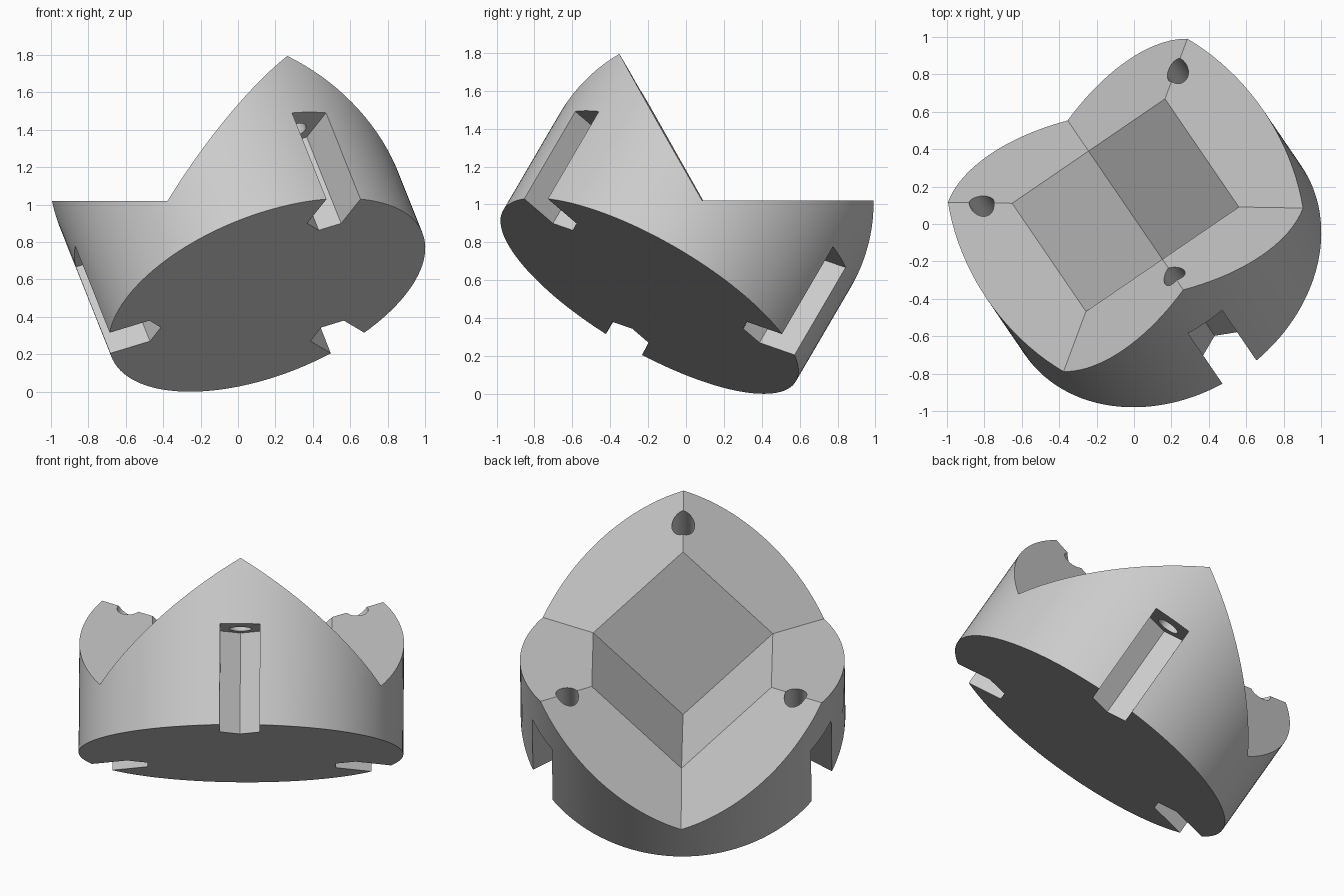
import bpy, bmesh, math
from mathutils import Matrix, Vector

cube = bpy.data.objects.get("Cube")
if cube:
    bpy.data.objects.remove(cube, do_unlink=True)

R, S = 0.895, 0.70          # body radius, pocket cube side
FLOOR = 0.01                # skin under the pocket corner
SEG = 20                    # wall segments per sixth of a turn
SLOT_R, SLOT_TOP = 0.727, 0.565

grey = bpy.data.materials.new("light grey")
grey.use_nodes = True
colour = (0.6, 0.6, 0.6, 1)
grey.diffuse_color = colour
grey.node_tree.nodes["Principled BSDF"].inputs["Base Color"].default_value = colour


def polar(r, deg, h):
    a = math.radians(deg)
    return Vector((r * math.cos(a), r * math.sin(a), h))


def rim_height(r, deg):
    # rim lies on three planes, folded every 60 degrees
    fold = deg % 120
    fold = min(fold, 120 - fold)
    slope = math.cos(math.radians(fold + 60))
    return FLOOR + math.sqrt(3) / 2 * (S - r * math.sqrt(2 / 3) * slope)


def make_object(name, bm):
    bmesh.ops.recalc_face_normals(bm, faces=bm.faces)
    mesh = bpy.data.meshes.new(name)
    bm.to_mesh(mesh)
    bm.free()
    mesh.materials.append(grey)
    obj = bpy.data.objects.new(name, mesh)
    bpy.context.collection.objects.link(obj)
    return obj


def prism(name, outline, low, high):
    bm = bmesh.new()
    base = [bm.verts.new((x, y, low)) for x, y in outline]
    top = [bm.verts.new((x, y, high)) for x, y in outline]
    bm.faces.new(base)
    bm.faces.new(top)
    for i in range(len(base)):
        j = (i + 1) % len(base)
        bm.faces.new((base[i], base[j], top[j], top[i]))
    return make_object(name, bm)


# Round body with zigzag rim and cube-corner pocket
bm = bmesh.new()
count = 6 * SEG
angles = [i * 60 / SEG for i in range(count)]
bottom = [bm.verts.new(polar(R, a, 0)) for a in angles]
top = [bm.verts.new(polar(R, a, rim_height(R, a))) for a in angles]
hex_r = S * math.sqrt(2 / 3)
inner = [bm.verts.new(polar(hex_r, a, rim_height(hex_r, a))) for a in range(0, 360, 60)]
corner = bm.verts.new((0, 0, FLOOR))
bm.faces.new(bottom)
for i in range(count):
    j = (i + 1) % count
    bm.faces.new((bottom[i], bottom[j], top[j], top[i]))
for k in range(6):
    arc = [top[(k * SEG + i) % count] for i in range(SEG + 1)]
    bm.faces.new([inner[(k + 1) % 6], inner[k]] + arc)
for k in (0, 2, 4):
    bm.faces.new((corner, inner[k], inner[k + 1], inner[(k + 2) % 6]))
body = make_object("corner_protector", bm)

# Nut slots and bolt holes under the three rim peaks
half = 0.11
side = half / math.sqrt(3)
slot = [(SLOT_R - 2 * side, 0), (SLOT_R - side, -half), (1.1, -half),
        (1.1, half), (SLOT_R - side, half)]
hole = [polar(0.063, i * 15, 0).xy + Vector((SLOT_R, 0)) for i in range(24)]
cutters = []
for deg in (60, 180, 300):
    turn = Matrix.Rotation(math.radians(deg), 4, 'Z')
    for name, outline, low, high in (("slot_cutter", slot, -0.1, SLOT_TOP),
                                     ("hole_cutter", hole, SLOT_TOP - 0.05, 1.3)):
        cutter = prism(name, outline, low, high)
        cutter.data.transform(turn)
        cutter.hide_render = True
        cutters.append(cutter)
        mod = body.modifiers.new(name, 'BOOLEAN')
        mod.operation = 'DIFFERENCE'
        mod.solver = 'EXACT'
        mod.object = cutter

bpy.context.view_layer.update()
graph = bpy.context.evaluated_depsgraph_get()
finished = bpy.data.meshes.new_from_object(body.evaluated_get(graph))
body.modifiers.clear()
body.data = finished
for cutter in cutters:
    bpy.data.objects.remove(cutter, do_unlink=True)

# Tilt so that one rim plane is level
lean = Vector((-0.564, 0.826, 0)).normalized()
up = Vector((0, 0, 1))
axis = (lean + up * math.sqrt(2)) / math.sqrt(3)
x_dir = (lean * math.sqrt(2) - up) / math.sqrt(3)
frame = Matrix((x_dir, axis.cross(x_dir), axis)).transposed().to_4x4()
body.data.transform(Matrix.Translation((0.155, -0.193, R / math.sqrt(3))) @ frame)

bpy.ops.object.select_all(action='DESELECT')
body.select_set(True)
bpy.context.view_layer.objects.active = body
bpy.ops.object.shade_smooth_by_angle(angle=math.radians(25))
